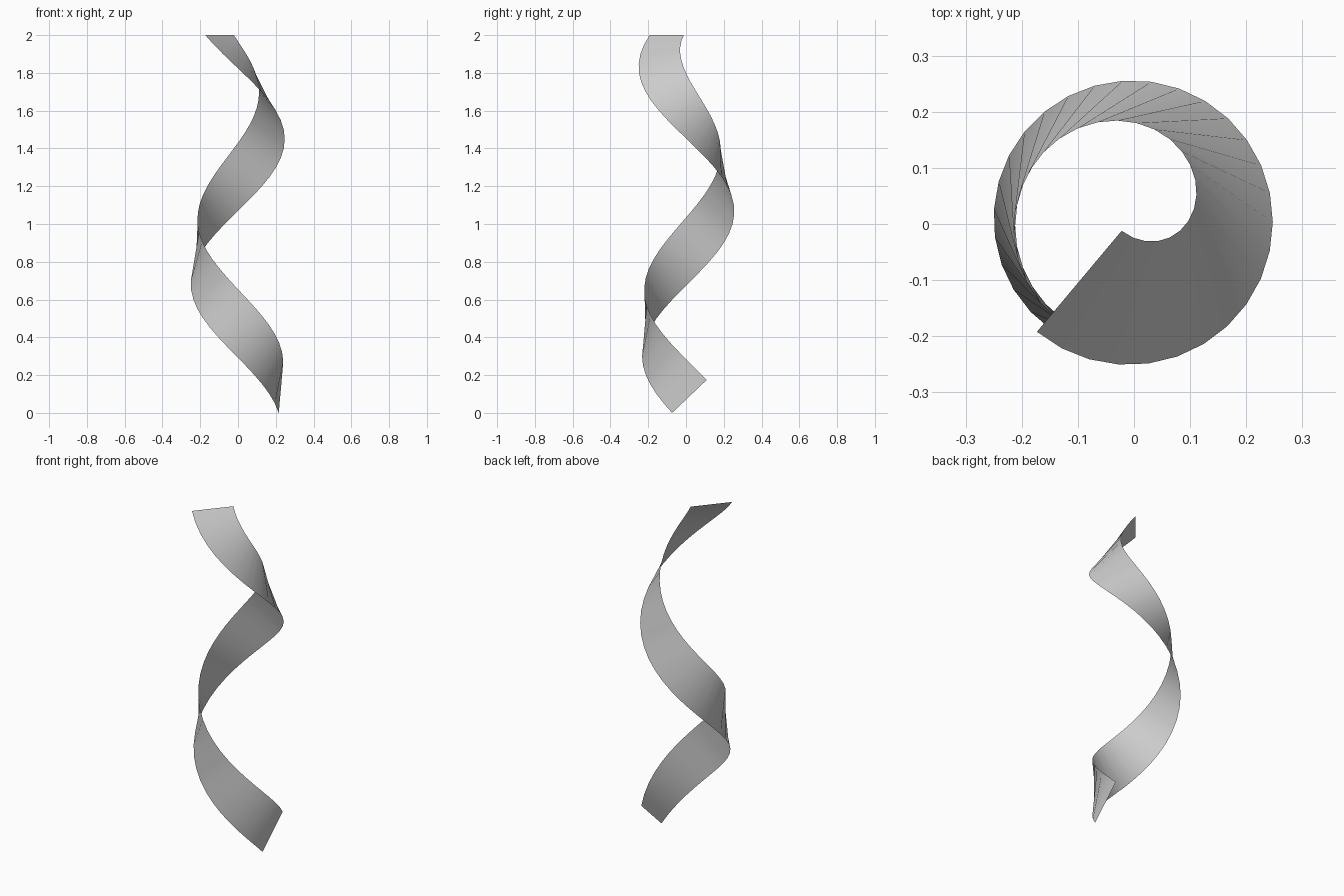
import bpy, bmesh
from math import sin, cos, radians, sqrt
from mathutils import Vector

if "Cube" in bpy.data.objects:
    bpy.data.objects.remove(bpy.data.objects["Cube"])

SEGMENTS = 40
HEIGHT = 2.0
AXIS = Vector((-0.006, 0.007, 0))


def material(name, rgb):
    mat = bpy.data.materials.new(name)
    mat.use_nodes = True
    mat.diffuse_color = (*rgb, 1)
    mat.node_tree.nodes["Principled BSDF"].inputs["Base Color"].default_value = (*rgb, 1)
    return mat


def rung(t):
    """Outer and inner edge points of the ribbon at t from 0 (bottom) to 1 (top)."""
    angle = radians(-20 - 470 * t)
    outward = Vector((cos(angle), sin(angle), 0))
    around = Vector((-sin(angle), cos(angle), 0))
    rising = (around + Vector((0, 0, 1))) / sqrt(2)
    outer = AXIS + outward * (0.236 + 0.024 * t) + Vector((0, 0, HEIGHT * t))
    # The strip lies along the cylinder at the bottom and turns flat at the top
    twist = radians(13 + 28 * t + 49 * t ** 5)
    width = 0.253 - 0.018 * t
    return outer, outer + width * (cos(twist) * rising - sin(twist) * outward)


# Twisted helical ribbon, a single open sheet
bm = bmesh.new()
rows = [[bm.verts.new(p) for p in rung(i / SEGMENTS)] for i in range(SEGMENTS + 1)]
for (a, b), (c, d) in zip(rows, rows[1:]):
    bm.faces.new((a, b, d, c)).smooth = True
mesh = bpy.data.meshes.new("spiral_ribbon")
bm.to_mesh(mesh)
bm.free()
mesh.materials.append(material("light grey", (0.6, 0.6, 0.6)))
ribbon = bpy.data.objects.new("spiral_ribbon", mesh)
bpy.context.collection.objects.link(ribbon)
